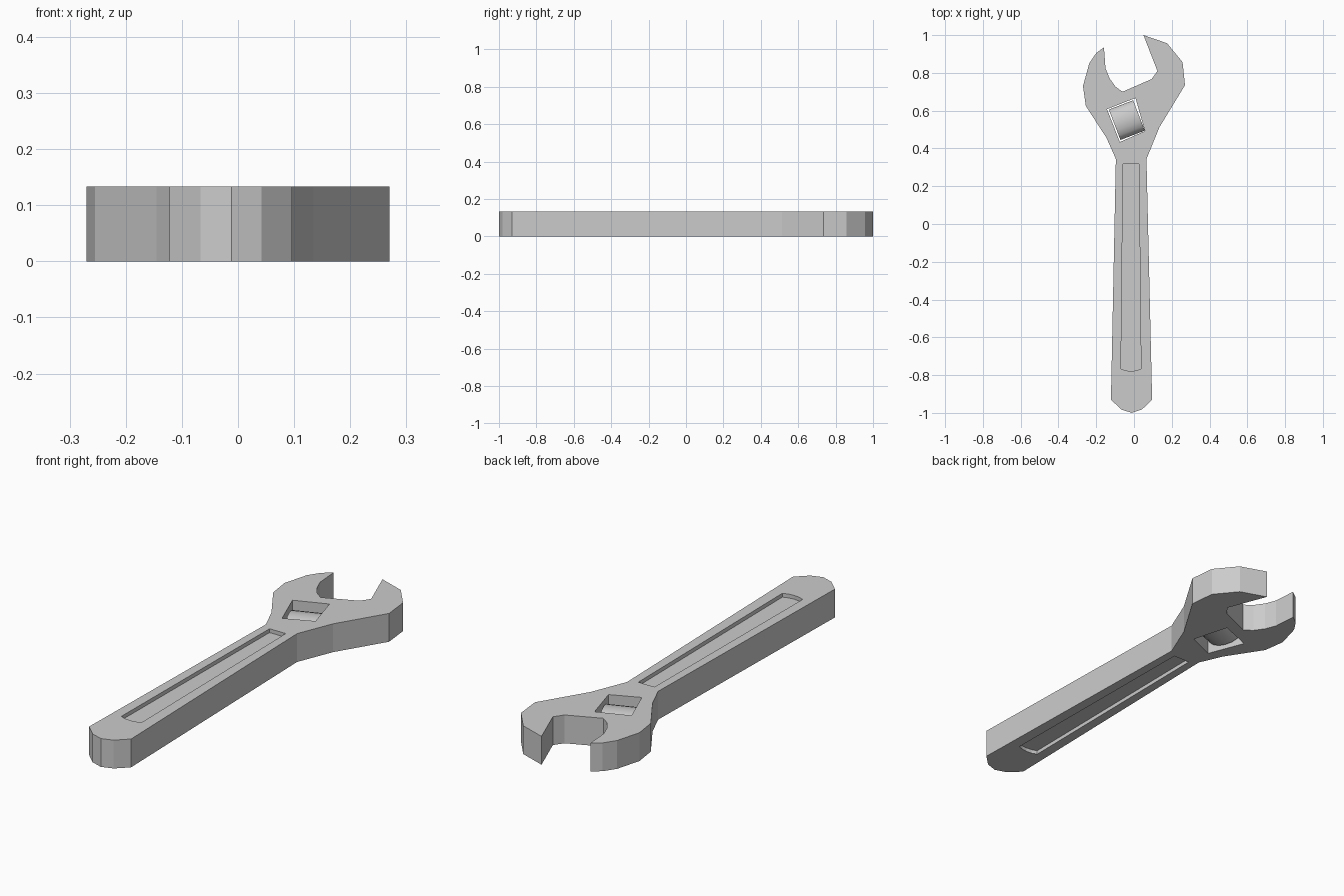
import bpy, bmesh, math
from mathutils import Matrix

if "Cube" in bpy.data.objects:
    bpy.data.objects.remove(bpy.data.objects["Cube"])

T = 0.133      # thickness
GROOVE = 0.018  # groove depth


def prism(name, pts, z0, z1):
    """Solid made by extruding a top-view profile from z0 to z1."""
    bm = bmesh.new()
    face = bm.faces.new([bm.verts.new((x, y, z0)) for x, y in pts])
    ext = bmesh.ops.extrude_face_region(bm, geom=[face])
    for v in ext["geom"]:
        if isinstance(v, bmesh.types.BMVert):
            v.co.z = z1
    bmesh.ops.recalc_face_normals(bm, faces=bm.faces)
    me = bpy.data.meshes.new(name)
    bm.to_mesh(me)
    bm.free()
    ob = bpy.data.objects.new(name, me)
    bpy.context.collection.objects.link(ob)
    return ob


def cut(target, cutter):
    mod = target.modifiers.new("cut", 'BOOLEAN')
    mod.operation = 'DIFFERENCE'
    mod.solver = 'EXACT'
    mod.object = cutter
    bpy.context.view_layer.objects.active = target
    bpy.ops.object.modifier_apply(modifier=mod.name)
    bpy.data.objects.remove(cutter)


# Body: handle, head and both jaws in one profile
outer_right = [(0.05, 1.0), (0.175, 0.957), (0.257, 0.857), (0.27, 0.735),
               (0.135, 0.513), (0.066, 0.344)]
handle_end = [(0.096, -0.93), (0.042, -0.982), (-0.012, -1.0),
              (-0.067, -0.982), (-0.122, -0.93)]
outer_left = [(-0.096, 0.344), (-0.145, 0.455), (-0.255, 0.625), (-0.27, 0.73),
              (-0.237, 0.85), (-0.2, 0.905), (-0.159, 0.935)]
mouth = [(-0.151, 0.825), (-0.13, 0.772), (-0.098, 0.727), (-0.061, 0.7),
         (0.093, 0.767), (0.124, 0.81)]
body = prism("wrench_body", outer_right + handle_end + outer_left + mouth, 0, T)

# Shallow handle groove on both faces
groove = [(-0.058, 0.317), (0.026, 0.317), (0.037, -0.767), (0.012, -0.776),
          (-0.016, -0.779), (-0.044, -0.776), (-0.069, -0.767)]
for z0, z1 in ((T - GROOVE, T + 0.1), (-0.1, GROOVE)):
    cut(body, prism("groove_cutter", groove, z0, z1))

# Tilted window through the head
window = [(-0.143, 0.608), (0.008, 0.667), (0.058, 0.492), (-0.075, 0.434)]
cut(body, prism("window_cutter", window, -0.1, T + 0.1))

# Adjusting roller inside the window, flattened to stay below both faces
bm = bmesh.new()
bmesh.ops.create_cone(bm, cap_ends=True, segments=16, radius1=1, radius2=1, depth=1)
bm.transform(Matrix.Translation((-0.038, 0.55, T / 2))
             @ Matrix.Rotation(math.radians(21), 4, 'Z')
             @ Matrix.Diagonal((0.138, 0.086, 0.05, 1))
             @ Matrix.Rotation(math.radians(90), 4, 'Y'))
me = bpy.data.meshes.new("adjusting_roller")
bm.to_mesh(me)
bm.free()
roller = bpy.data.objects.new("adjusting_roller", me)
bpy.context.collection.objects.link(roller)
bpy.ops.object.select_all(action='DESELECT')
roller.select_set(True)
bpy.context.view_layer.objects.active = roller
bpy.ops.object.shade_smooth_by_angle(angle=math.radians(40))
